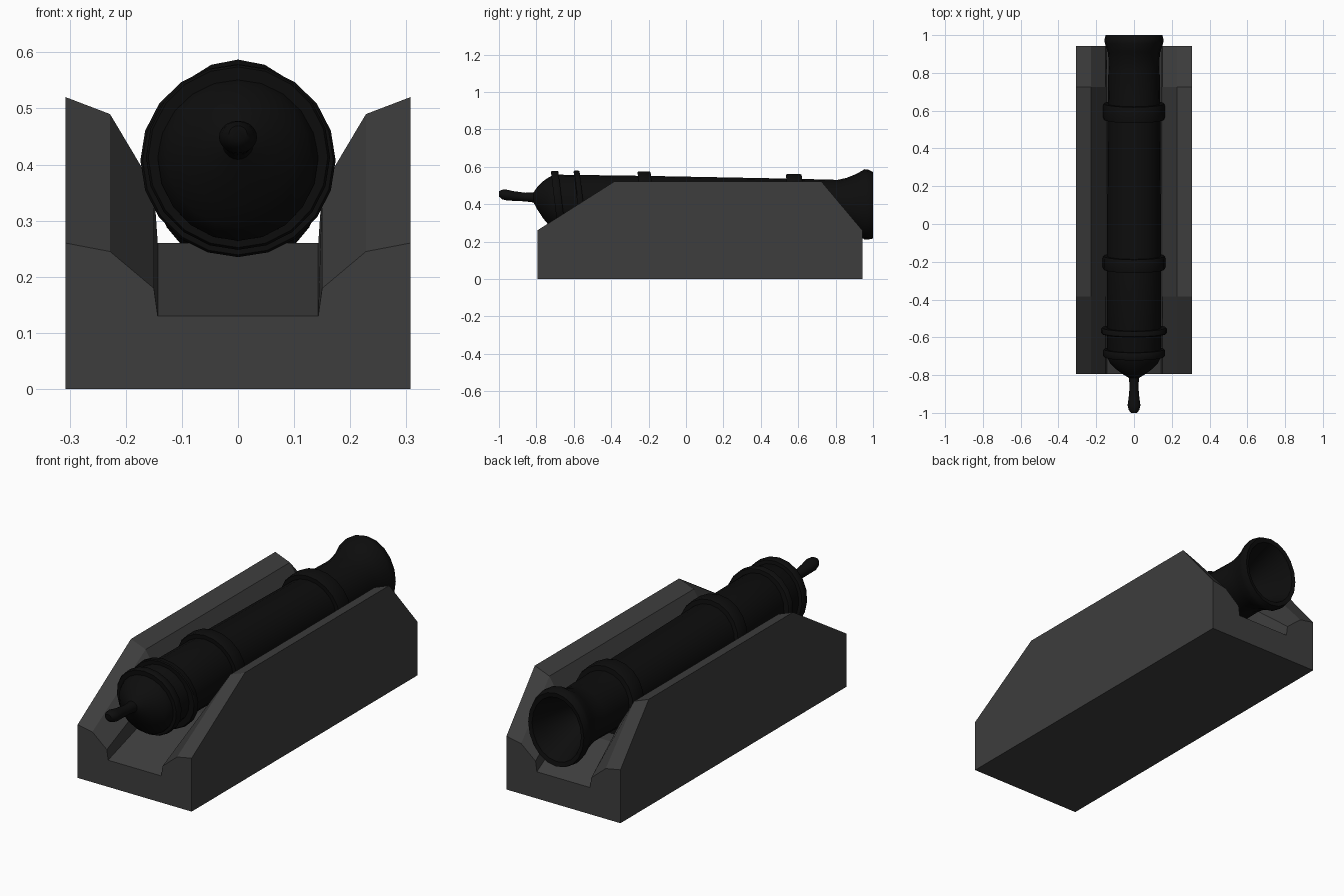
import bpy, math

if "Cube" in bpy.data.objects:
    bpy.data.objects.remove(bpy.data.objects["Cube"])

SEGS = 20

def material(name, v):
    m = bpy.data.materials.new(name)
    m.diffuse_color = (v, v, v, 1)
    m.use_nodes = True
    m.node_tree.nodes["Principled BSDF"].inputs["Base Color"].default_value = m.diffuse_color
    return m

iron = material("black_iron", 0.004)
stone = material("dark_grey", 0.047)

def loft(name, loops, mat, caps=True, smooth=None):
    """Skin a list of equal-length point loops into one mesh object."""
    n = len(loops[0])
    verts = [p for lp in loops for p in lp]
    faces = []
    for i in range(len(loops) - 1):
        for j in range(n):
            k = (j + 1) % n
            faces.append((i*n + j, i*n + k, (i+1)*n + k, (i+1)*n + j))
    if caps:
        faces.append(tuple(reversed(range(n))))
        faces.append(tuple(range((len(loops)-1)*n, len(loops)*n)))
    me = bpy.data.meshes.new(name)
    me.from_pydata(verts, [], faces)
    me.materials.append(mat)
    ob = bpy.data.objects.new(name, me)
    bpy.context.collection.objects.link(ob)
    bpy.ops.object.select_all(action='DESELECT')
    ob.select_set(True)
    bpy.context.view_layer.objects.active = ob
    if smooth:
        bpy.ops.object.shade_smooth_by_angle(angle=math.radians(smooth))
    return ob

def oval(y, zc, rx, rz, lean=0.0):
    """Elliptical section across the barrel; lean pushes its top backwards."""
    pts = []
    for i in range(SEGS):
        a = 2 * math.pi * i / SEGS
        dz = rz * math.sin(a)
        pts.append((-rx * math.cos(a), y - lean * dz, zc + dz))
    return pts

# Cradle: one trough section whose height changes along the length
def trough(y, h):
    half = [(0.307, 0), (0.307, h), (0.228, 0.942*h), (0.15, 0.69*h), (0.143, 0.5*h)]
    outline = half + [(-x, z) for x, z in reversed(half)]
    return [(x, y, z) for x, z in reversed(outline)]

loft("cradle", [trough(-0.795, 0.26), trough(-0.385, 0.52),
                trough(0.725, 0.52), trough(0.943, 0.26)], stone)

# Barrel: knob, neck, rounded breech, tapering tube, flared muzzle, bore
barrel = [
    (-1.000, 0.455, 0.016, 0.014), (-0.985, 0.452, 0.028, 0.025),
    (-0.960, 0.449, 0.034, 0.029), (-0.925, 0.444, 0.029, 0.026),
    (-0.860, 0.438, 0.023, 0.023), (-0.815, 0.436, 0.027, 0.027),
    (-0.795, 0.432, 0.060, 0.060), (-0.765, 0.424, 0.100, 0.098),
    (-0.735, 0.416, 0.128, 0.127), (-0.705, 0.411, 0.143, 0.147),
    (-0.200, 0.406, 0.143, 0.145), (0.580, 0.399, 0.140, 0.137),
    (0.810, 0.398, 0.136, 0.132), (0.860, 0.398, 0.134, 0.143),
    (0.910, 0.399, 0.139, 0.162), (0.955, 0.399, 0.154, 0.188),
    (0.975, 0.398, 0.157, 0.187), (1.000, 0.394, 0.150, 0.178),
    (0.996, 0.394, 0.132, 0.156), (0.940, 0.396, 0.115, 0.132),
    (0.840, 0.398, 0.090, 0.095), (0.750, 0.398, 0.050, 0.052),
]
loft("barrel", [oval(*s) for s in barrel], iron, smooth=50)

# Raised bands around the barrel
bands = [("breech_band", -0.683, 0.020, 0.413, 0.164, 0.165),
         ("rear_band", -0.565, 0.016, 0.407, 0.174, 0.172),
         ("middle_band", -0.205, 0.035, 0.409, 0.166, 0.167),
         ("front_band", 0.595, 0.042, 0.399, 0.164, 0.163)]
for name, y, w, zc, rx, rz in bands:
    steps = [(-w, -0.035), (-w, -0.004), (-w*0.7, 0), (w*0.7, 0), (w, -0.004), (w, -0.035)]
    loft(name, [oval(y + d, zc, rx + r, rz + r, 0.12) for d, r in steps],
         iron, caps=False, smooth=40)
